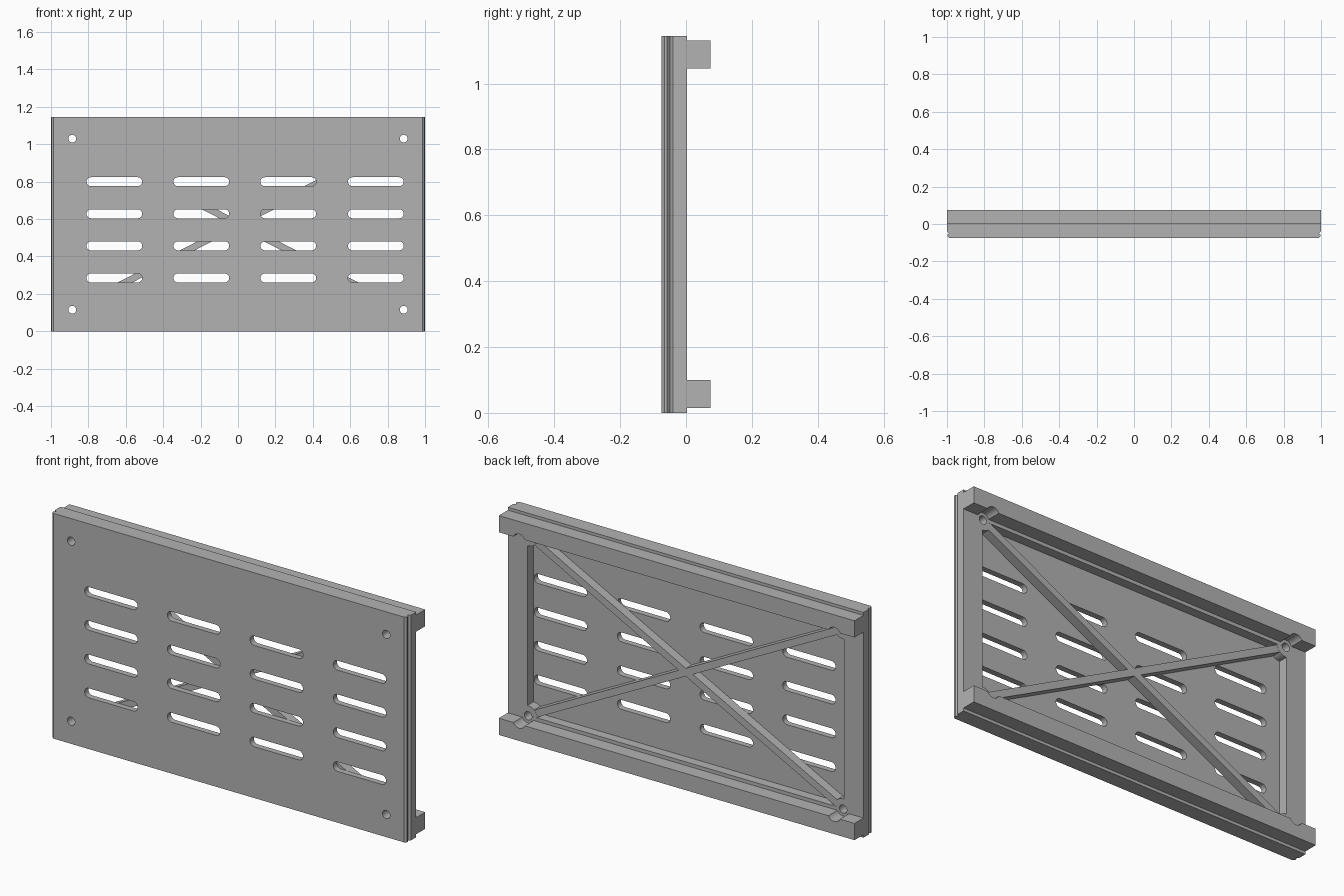
import bpy, bmesh, math
from mathutils import Matrix, Vector

if "Cube" in bpy.data.objects:
    bpy.data.objects.remove(bpy.data.objects["Cube"], do_unlink=True)

grey = bpy.data.materials.new("plain_grey")
grey.use_nodes = True
colour = (0.45, 0.45, 0.45, 1)
grey.diffuse_color = colour
grey.node_tree.nodes["Principled BSDF"].inputs["Base Color"].default_value = colour

HEIGHT = 1.145
MID = HEIGHT / 2
BACK = 0.003       # rear face of the frame
FLOOR = -0.045     # rear face of the thin panel
HOLE_X, HOLE_Z = 0.886, 0.115
SCREWS = [(sx * HOLE_X, MID + sz * (MID - HOLE_Z)) for sx in (-1, 1) for sz in (-1, 1)]


def prism(bm, points, offset):
    """Extrude a closed outline along an offset."""
    face = bm.faces.new([bm.verts.new(p) for p in points])
    out = bmesh.ops.extrude_face_region(bm, geom=[face])
    verts = [g for g in out["geom"] if isinstance(g, bmesh.types.BMVert)]
    bmesh.ops.translate(bm, verts=verts, vec=offset)


def pill(bm, x0, x1, z, r, y0, y1, steps=10):
    """Rounded slot (or a cylinder when x0 equals x1) running along y."""
    pts = []
    for cx, start in ((x1, -90), (x0, 90)):
        for i in range(steps + 1):
            if x0 == x1 and i == steps:
                continue
            a = math.radians(start + 180 * i / steps)
            pts.append((cx + r * math.cos(a), y0, z + r * math.sin(a)))
    prism(bm, pts, (0, y1 - y0, 0))


def box(bm, x0, x1, y0, y1, z0, z1):
    prism(bm, [(x0, y0, z0), (x1, y0, z0), (x1, y1, z0), (x0, y1, z0)], (0, 0, z1 - z0))


def finish(bm, name):
    bmesh.ops.recalc_face_normals(bm, faces=bm.faces)
    mesh = bpy.data.meshes.new(name)
    bm.to_mesh(mesh)
    bm.free()
    mesh.materials.append(grey)
    obj = bpy.data.objects.new(name, mesh)
    bpy.context.collection.objects.link(obj)
    return obj


def cut(obj, *cutters):
    bpy.context.view_layer.objects.active = obj
    for c in cutters:
        mod = obj.modifiers.new("cut", "BOOLEAN")
        mod.operation, mod.solver, mod.object = "DIFFERENCE", "EXACT", c
        bpy.ops.object.modifier_apply(modifier=mod.name)


# Cutters: pocket, ventilation slots, screw holes, rail notches
bm = bmesh.new()
box(bm, -0.89, 0.89, FLOOR, 0.1, 0.118, HEIGHT - 0.118)
pocket = finish(bm, "pocket_cutter")

bm = bmesh.new()
for x in (-0.81, -0.345, 0.12, 0.588):
    for row in range(4):
        pill(bm, x + 0.024, x + 0.274, 0.285 + 0.1715 * row, 0.024, -0.2, -0.02)
slots = finish(bm, "slot_cutter")

bm = bmesh.new()
for x, z in SCREWS:
    pill(bm, x, x, z, 0.021, -0.2, 0.2)
holes = finish(bm, "hole_cutter")

bm = bmesh.new()
for x, z in SCREWS:
    pill(bm, x, x, z, 0.036, -0.01 + BACK, 0.2)
notches = finish(bm, "notch_cutter")

# Main plate with chamfered and grooved side edges
side = [(0.986, -0.075), (0.997, -0.066), (0.997, -0.057),
        (0.988, -0.049), (1, -0.04), (1, BACK)]
outline = [(x, y, 0) for x, y in side] + [(-x, y, 0) for x, y in reversed(side)]
bm = bmesh.new()
prism(bm, outline, (0, 0, HEIGHT))
plate = finish(bm, "vented_plate")
cut(plate, pocket, slots, holes)

# Rear rails along the top and bottom
rails = []
for name, z in (("bottom_rail", 0.015), ("top_rail", HEIGHT - 0.1)):
    bm = bmesh.new()
    box(bm, -1, 1, BACK, 0.075, z, z + 0.085)
    rail = finish(bm, name)
    cut(rail, notches)
    rails.append(rail)

# Screw bosses in the pocket corners
bosses = []
for x, z in SCREWS:
    bm = bmesh.new()
    pill(bm, x, x, z, 0.052, FLOOR - 0.005, BACK - 0.0005)
    boss = finish(bm, "screw_boss")
    cut(boss, holes)
    bosses.append(boss)

# Crossed diagonal ribs
for name, s in (("rising_rib", 1), ("falling_rib", -1)):
    end = Vector((HOLE_X, 0, s * (MID - HOLE_Z)))
    half = end.length - 0.045
    bm = bmesh.new()
    box(bm, -half, half, FLOOR - 0.001, BACK - 0.001, -0.018, 0.018)
    turn = Matrix.Rotation(-math.atan2(end.z, end.x), 4, "Y")
    bmesh.ops.transform(bm, matrix=Matrix.Translation((0, 0, MID)) @ turn, verts=bm.verts)
    finish(bm, name)

# Helpers go, round walls become smooth
for c in (pocket, slots, holes, notches):
    bpy.data.objects.remove(c, do_unlink=True)
bpy.ops.object.select_all(action="DESELECT")
for obj in [plate] + rails + bosses:
    obj.select_set(True)
bpy.context.view_layer.objects.active = plate
bpy.ops.object.shade_smooth_by_angle(angle=math.radians(30))
